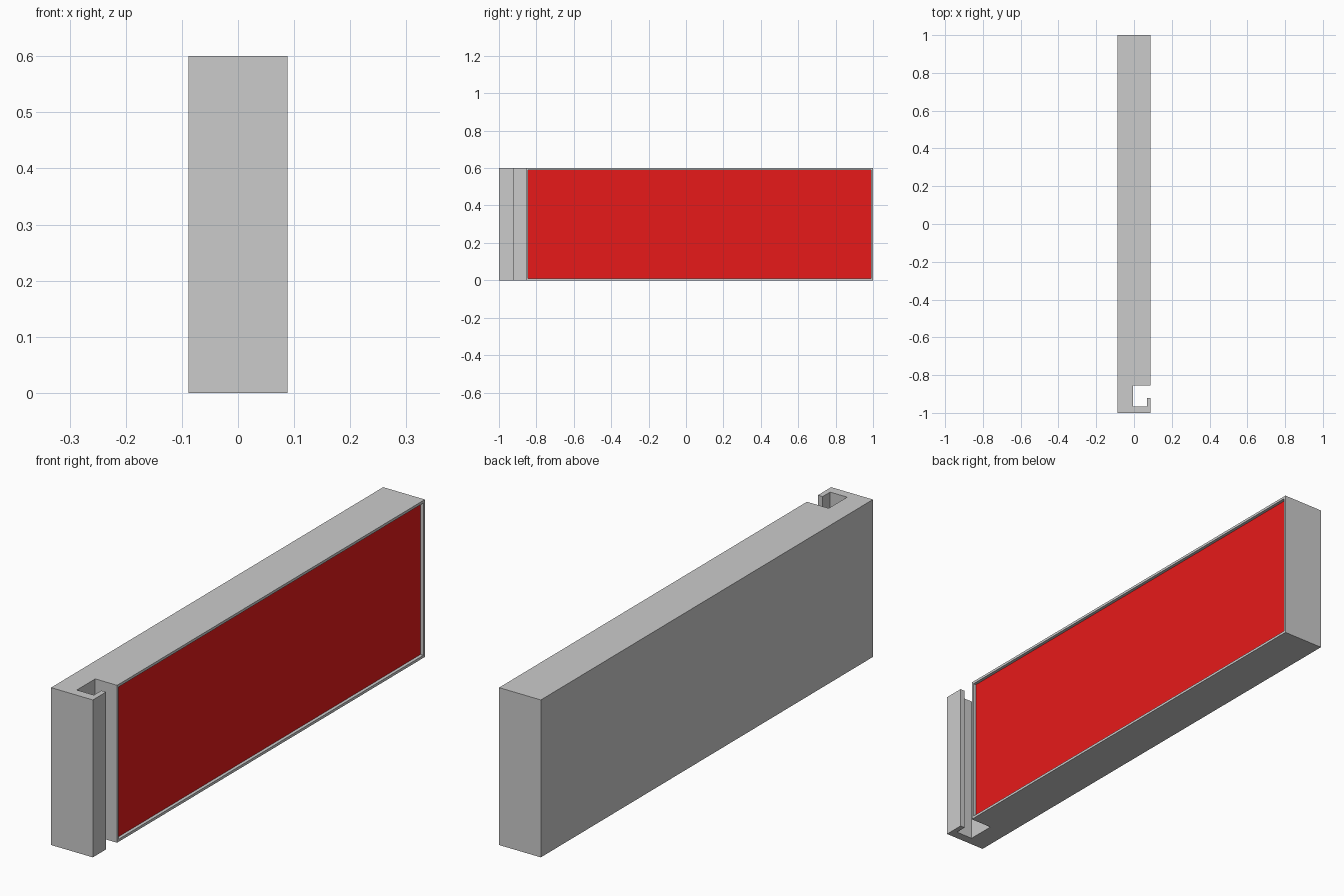
import bpy, bmesh
from mathutils import Vector

if "Cube" in bpy.data.objects:
    bpy.data.objects.remove(bpy.data.objects["Cube"])

W, L, H = 0.088, 1.0, 0.60          # half width, half length, height
FRAME, DEPTH = 0.014, 0.012         # screen frame width and recess depth


def finish(bm, name, colour=None):
    mesh = bpy.data.meshes.new(name)
    bm.to_mesh(mesh)
    bm.free()
    obj = bpy.data.objects.new(name, mesh)
    bpy.context.collection.objects.link(obj)
    if colour:
        mat = bpy.data.materials.new(name)
        mat.diffuse_color = colour
        mat.use_nodes = True
        mat.node_tree.nodes["Principled BSDF"].inputs["Base Color"].default_value = mat.diffuse_color
        mesh.materials.append(mat)
    return obj


# Casing: plan outline with hooked slot, extruded upwards
outline = [(-W, -L), (W, -L), (W, -0.92), (0.068, -0.92), (0.068, -0.965),
           (-0.004, -0.965), (-0.004, -0.854), (W, -0.854), (W, L), (-W, L)]
bm = bmesh.new()
base = bm.faces.new([bm.verts.new((x, y, 0)) for x, y in outline])
ext = bmesh.ops.extrude_face_region(bm, geom=[base])
top = [v for v in ext["geom"] if isinstance(v, bmesh.types.BMVert)]
bmesh.ops.translate(bm, verts=top, vec=(0, 0, H))
bmesh.ops.recalc_face_normals(bm, faces=bm.faces)

# Recess in the long right-hand face
side = max((f for f in bm.faces if f.normal.x > 0.9 and f.calc_center_median().x > W - 0.01),
           key=lambda f: f.calc_area())
bmesh.ops.inset_region(bm, faces=[side], thickness=FRAME)
floor = bmesh.ops.extrude_face_region(bm, geom=[side])
floor_verts = [v for v in floor["geom"] if isinstance(v, bmesh.types.BMVert)]
floor_face = next(f for f in floor["geom"] if isinstance(f, bmesh.types.BMFace))
if side.is_valid:
    bmesh.ops.delete(bm, geom=[side], context='FACES_ONLY')
bmesh.ops.translate(bm, verts=floor_verts, vec=Vector((-DEPTH, 0, 0)))

# Red panel takes the place of the recess floor
corners = [v.co.copy() for v in floor_face.verts]
bmesh.ops.delete(bm, geom=[floor_face], context='FACES_ONLY')
bmesh.ops.recalc_face_normals(bm, faces=bm.faces)
finish(bm, "casing")

bm = bmesh.new()
panel = bm.faces.new([bm.verts.new(c) for c in corners])
panel.normal_update()
if panel.normal.x < 0:
    panel.normal_flip()
finish(bm, "panel", (0.8, 0.01, 0.01, 1))
